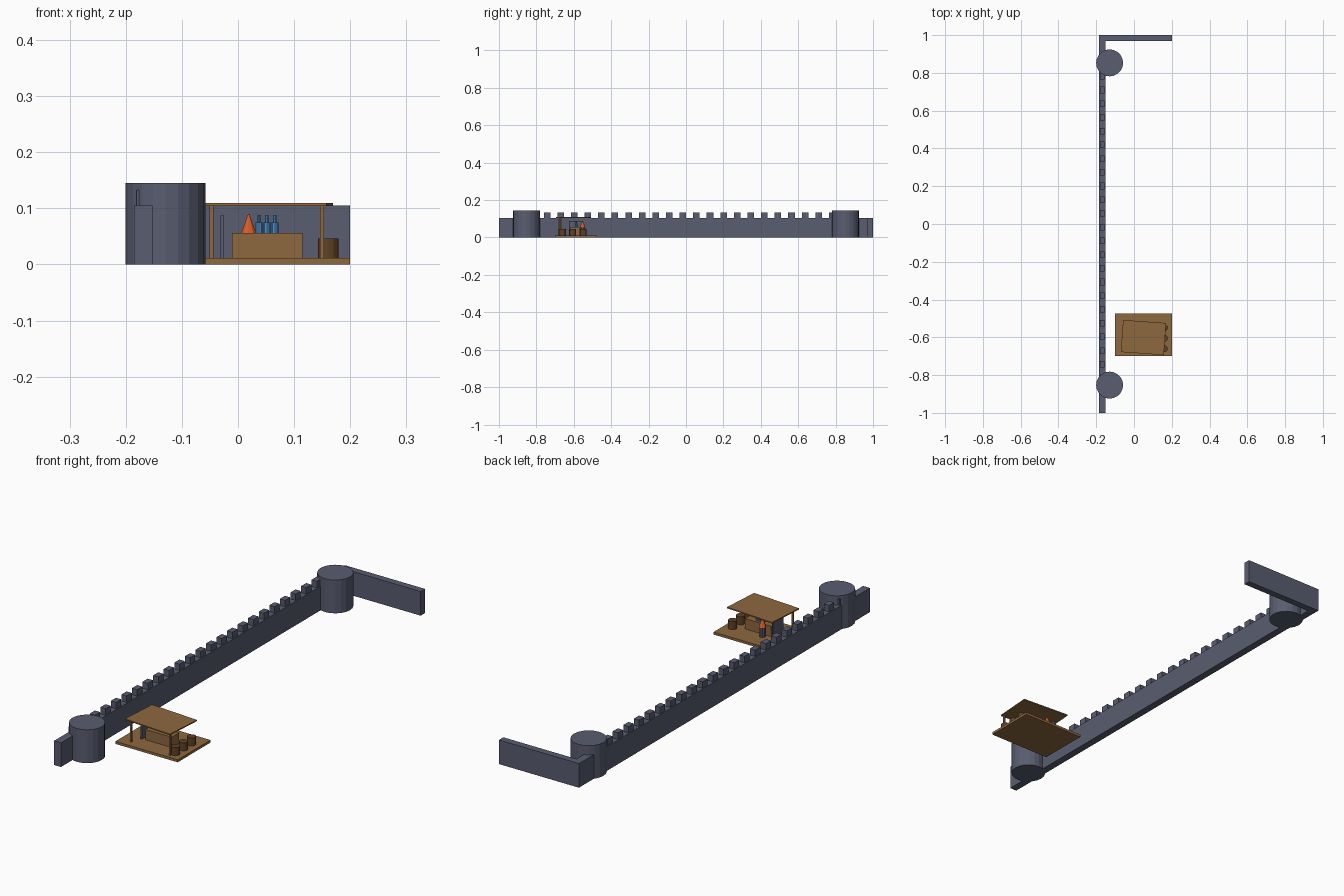
import bpy, math

if "Cube" in bpy.data.objects:
    bpy.data.objects.remove(bpy.data.objects["Cube"])


def material(name, rgb):
    m = bpy.data.materials.new(name)
    m.diffuse_color = (*rgb, 1)
    m.use_nodes = True
    m.node_tree.nodes["Principled BSDF"].inputs["Base Color"].default_value = m.diffuse_color
    return m


STONE = material("slate_stone", (0.098, 0.109, 0.162))
WOOD = material("brown_wood", (0.27, 0.14, 0.050))
DARK = material("dark_wood", (0.115, 0.054, 0.018))
RED = material("orange_red", (0.68, 0.105, 0.022))
BLUE = material("bright_blue", (0.07, 0.283, 0.61))


def box(name, mat, x, y, z, turn=0):
    """Box from (min, max) ranges, turned about its own centre."""
    centre = [(a + b) / 2 for a, b in (x, y, z)]
    bpy.ops.mesh.primitive_cube_add(size=1, location=centre, rotation=(0, 0, turn))
    ob = bpy.context.object
    ob.scale = [b - a for a, b in (x, y, z)]
    ob.name = name
    ob.data.materials.append(mat)
    return ob


def round_part(name, mat, x, y, z, r1, r2, sides):
    """Faceted cylinder or cone standing between two heights."""
    bpy.ops.mesh.primitive_cone_add(vertices=sides, radius1=r1, radius2=r2,
                                    depth=z[1] - z[0],
                                    location=(x, y, (z[0] + z[1]) / 2))
    ob = bpy.context.object
    ob.name = name
    ob.data.materials.append(mat)
    return ob


# Castle walls
box("long_wall", STONE, (-0.185, -0.152), (-1, 1), (0, 0.105))
box("back_wall", STONE, (-0.152, 0.2), (0.97, 1), (0, 0.105))

# Battlements along the long wall
for i in range(25):
    y = -0.888 + i * 0.0726
    box("merlon", STONE, (-0.181, -0.156), (y - 0.0175, y + 0.0175), (0.105, 0.133))

# Towers
for y in (-0.853, 0.853):
    round_part("tower", STONE, -0.129, y, (0, 0.145), 0.0715, 0.0715, 20)

# Market stall: floor, roof and front posts
TURN = math.radians(-4)
box("stall_floor", WOOD, (-0.1, 0.2), (-0.7, -0.475), (0, 0.011))
box("stall_roof", WOOD, (-0.064, 0.164), (-0.686, -0.516), (0.104, 0.109), TURN)
for x, y in ((-0.047, -0.667), (0.15, -0.681)):
    box("stall_post", WOOD, (x - 0.0035, x + 0.0035), (y - 0.0035, y + 0.0035), (0.011, 0.104))

# Counter and standing board
box("counter", WOOD, (-0.011, 0.115), (-0.62, -0.57), (0.011, 0.056))
box("side_board", STONE, (-0.031, -0.025), (-0.625, -0.555), (0.011, 0.087))

# Bottles on the counter
for x in (0.0375, 0.0515, 0.0655):
    round_part("bottle_body", BLUE, x, -0.587, (0.056, 0.075), 0.0068, 0.0068, 10)
    round_part("bottle_neck", BLUE, x, -0.587, (0.075, 0.088), 0.003, 0.003, 8)

# Seller behind the counter
round_part("seller_body", STONE, 0.019, -0.553, (0.011, 0.053), 0.012, 0.012, 10)
round_part("seller_hood", RED, 0.019, -0.553, (0.053, 0.09), 0.015, 0.001, 10)

# Barrels
for y in (-0.66, -0.605, -0.55):
    round_part("barrel", DARK, 0.161, y, (0.011, 0.046), 0.018, 0.018, 12)
